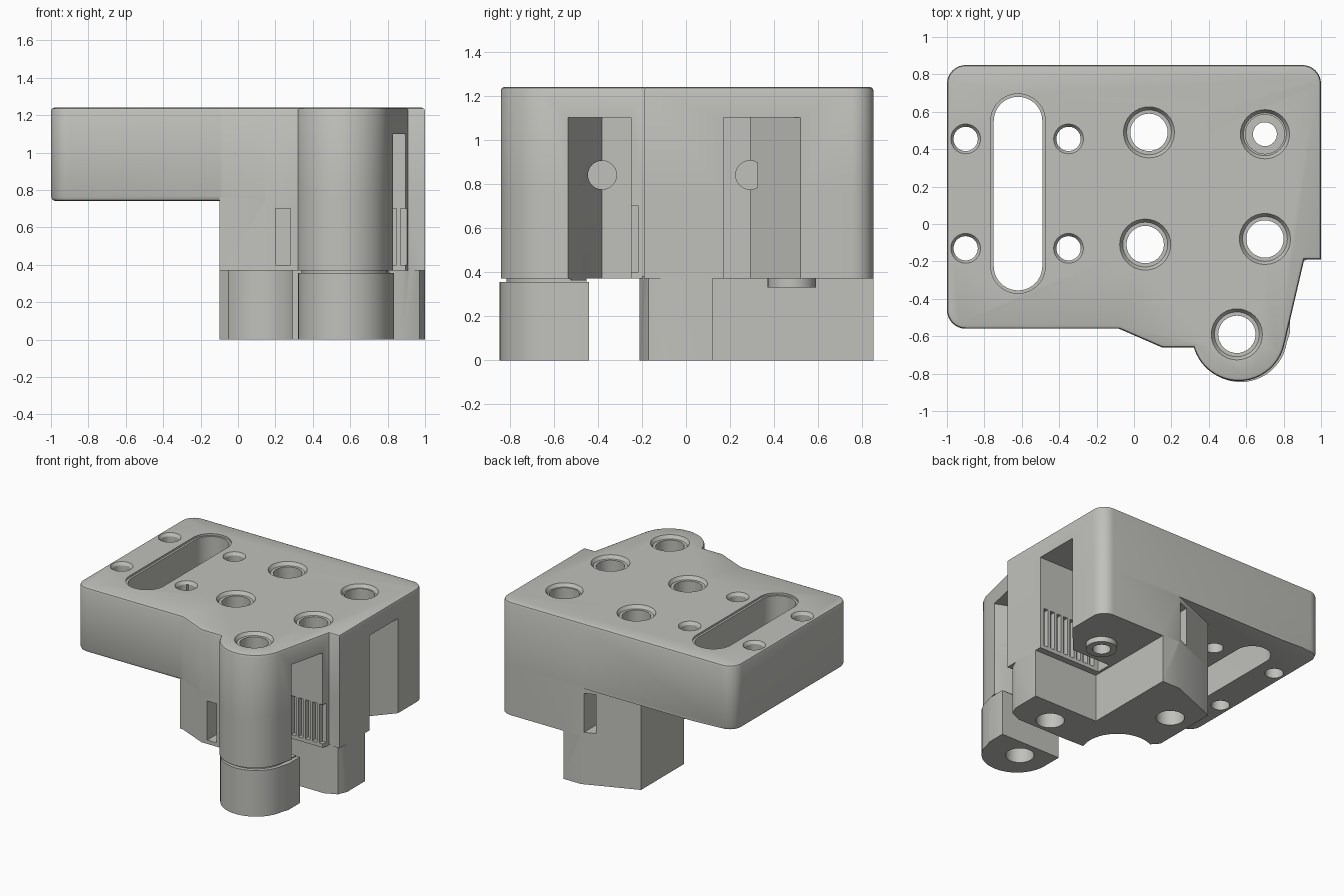
import bpy, bmesh, math
from mathutils import Vector

if "Cube" in bpy.data.objects:
    bpy.data.objects.remove(bpy.data.objects["Cube"])

grey = bpy.data.materials.new("light_grey")
grey.diffuse_color = (0.53, 0.53, 0.50, 1)
grey.use_nodes = True
grey.node_tree.nodes["Principled BSDF"].inputs["Base Color"].default_value = grey.diffuse_color


def arc(cx, cy, r, a0, a1, n=16):
    return [(cx + r * math.cos(math.radians(a0 + (a1 - a0) * i / n)),
             cy + r * math.sin(math.radians(a0 + (a1 - a0) * i / n))) for i in range(n + 1)]


def prism(name, pts, z0, z1, top=0.0, low=None):
    """Extruded outline; top rounds the upper rim, low rounds lower edges left of x = low."""
    bm = bmesh.new()
    face = bm.faces.new([bm.verts.new((x, y, z0)) for x, y in pts])
    out = bmesh.ops.extrude_face_region(bm, geom=[face])
    bmesh.ops.translate(bm, verts=[g for g in out["geom"] if isinstance(g, bmesh.types.BMVert)],
                        vec=(0, 0, z1 - z0))
    bmesh.ops.recalc_face_normals(bm, faces=bm.faces)
    if top:
        rim = [e for e in bm.edges if all(abs(v.co.z - z1) < 1e-5 for v in e.verts)]
        bmesh.ops.bevel(bm, geom=rim, offset=top, segments=2, affect='EDGES', profile=0.5)
    if low is not None:
        rim = [e for e in bm.edges if all(abs(v.co.z - z0) < 1e-5 and v.co.x < low for v in e.verts)]
        bmesh.ops.bevel(bm, geom=rim, offset=0.025, segments=2, affect='EDGES', profile=0.5)
    return finish(name, bm)


def finish(name, bm):
    me = bpy.data.meshes.new(name)
    bm.to_mesh(me)
    bm.free()
    me.materials.append(grey)
    ob = bpy.data.objects.new(name, me)
    bpy.context.collection.objects.link(ob)
    return ob


def box(x0, x1, y0, y1, z0, z1):
    return prism("cutter", [(x0, y0), (x1, y0), (x1, y1), (x0, y1)], z0, z1)


def cone(x, y, z0, z1, r0, r1, n=32):
    bm = bmesh.new()
    bmesh.ops.create_cone(bm, cap_ends=True, segments=n, radius1=r0, radius2=r1, depth=z1 - z0)
    bmesh.ops.translate(bm, verts=bm.verts, vec=(x, y, (z0 + z1) / 2))
    return finish("cutter", bm)


def combine(target, other, op):
    m = target.modifiers.new(op, 'BOOLEAN')
    m.operation, m.solver, m.object = op, 'EXACT', other
    bpy.context.view_layer.objects.active = target
    bpy.ops.object.modifier_apply(modifier=m.name)
    bpy.data.objects.remove(other, do_unlink=True)


# Shared front outline with the round lobe
front = [(-.08, -.56), (.15, -.66), (.32, -.66)] + arc(.56, -.59, .25, 198, 346, 24) + [(.91, -.19), (1, -.19)]
corner = arc(.9, .75, .1, 0, 90, 8)

# Top plate with rounded rim
plate = front + corner + [(.3, .85)] + arc(-.9, .75, .1, 90, 180, 8) + arc(-.9, -.46, .1, 180, 270, 8) + [(-.1, -.56)]
bracket = prism("carriage_bracket", plate, .74, 1.24, top=.018, low=.0)

# Middle body, base block and round foot
body = front + corner + [(.3, .85), (-.1, .69), (-.1, -.56)]
combine(bracket, prism("body", body, .37, .76), 'UNION')
base = [(.45, .12), (.45, .85), (.3, .85), (-.1, .69), (-.1, .17)] + arc(.06, -.11, .25, 116, -22, 20) \
    + [(.45, -.21), (.88, -.21), (.97, -.17), (1, -.1), (1, .12)]
combine(bracket, prism("base", base, 0, .38), 'UNION')
foot = [(.32, -.44), (.32, -.59)] + arc(.57, -.595, .25, 184, 352, 24) + [(.835, -.58), (.835, -.44)]
combine(bracket, prism("foot", foot, 0, .355), 'UNION')
foot_neck = [(.34, -.45), (.34, -.59)] + arc(.57, -.59, .225, 184, 352, 24) + [(.81, -.45)]
combine(bracket, prism("foot_neck", foot_neck, .33, .39), 'UNION')

# Belt pockets, open to the right and below
pockets = [
    [(1.1, -.25), (.45, -.25), (.45, -.38), (.84, -.54), (1.1, -.54)],
    [(1.1, .17), (1.1, .52), (1, .52), (.8, .29), (.47, .29), (.47, .17)],
]
for p in pockets:
    combine(bracket, prism("cutter", p, .36 if p[0][1] > 0 else .365, 1.1), 'DIFFERENCE')

# Toothed belt grooves in both sides of the clamp wall
for i in range(8):
    x = .51 + i * .06
    for y0, y1 in ((-.26, -.215), (.13, .18)):
        combine(bracket, box(x, x + .038, y0, y1, .4, .7), 'DIFFERENCE')

# Narrow front and back slots
combine(bracket, box(.2, .28, -.9, -.4, .4, .7), 'DIFFERENCE')
combine(bracket, box(.2, .28, .62, .95, .4, .7), 'DIFFERENCE')

# Round cross holes at the pocket ends
for y in (-.38, .29):
    c = cone(0, 0, 0, .5, .065, .065, 24)
    c.rotation_euler = (0, math.pi / 2, 0)
    c.location = (.33, y, .84)
    bpy.context.view_layer.update()
    combine(bracket, c, 'DIFFERENCE')

# Boss below the narrow hole
combine(bracket, cone(.7, .48, .33, .45, .11, .11), 'UNION')

# Vertical bolt holes: x, y, bore radius, rim radius
holes = [(.08, .49, .1, .14), (.06, -.11, .1, .14), (.7, -.08, .1, .14), (.55, -.59, .1, .14),
         (.7, .48, .064, .135)]
holes += [(x, y, .065, .083) for x in (-.9, -.35) for y in (.455, -.13)]
for x, y, r, rim in holes:
    combine(bracket, cone(x, y, -.1, 1.3, r, r), 'DIFFERENCE')
    combine(bracket, cone(x, y, 1.215, 1.245, rim - .02, rim), 'DIFFERENCE')
combine(bracket, cone(.7, .48, 1.13, 1.3, .105, .105), 'DIFFERENCE')

# Long adjustment slot with chamfered rim
for r, z0 in ((.13, .6), (.146, 1.225)):
    slot = arc(-.62, .55, r, 0, 180, 20) + arc(-.62, -.225, r, 180, 360, 20)
    combine(bracket, prism("cutter", slot, z0, 1.3), 'DIFFERENCE')

# Smooth curved walls, keep edges sharp
bpy.ops.object.select_all(action='DESELECT')
bracket.select_set(True)
bpy.context.view_layer.objects.active = bracket
bpy.ops.object.shade_smooth_by_angle(angle=math.radians(25))
